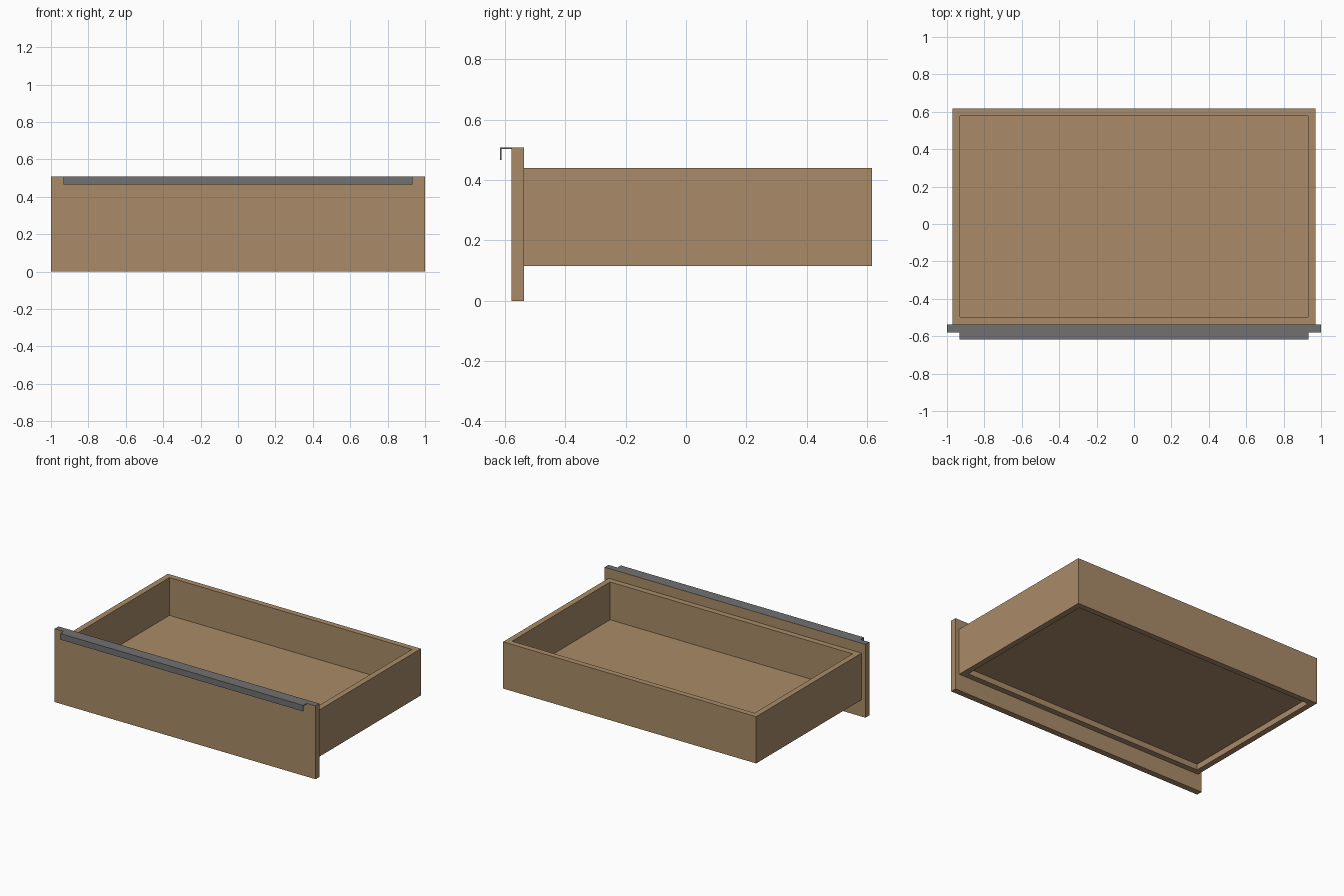
import bpy
import bmesh

default = bpy.data.objects.get("Cube")
if default:
    bpy.data.objects.remove(default, do_unlink=True)


def make_material(name, rgb):
    mat = bpy.data.materials.new(name)
    mat.use_nodes = True
    color = (*rgb, 1)
    mat.diffuse_color = color
    mat.node_tree.nodes["Principled BSDF"].inputs["Base Color"].default_value = color
    return mat


wood = make_material("light wood", (0.40, 0.26, 0.14))
metal = make_material("grey metal", (0.165, 0.165, 0.17))


def finish(bm, name, *mats):
    bmesh.ops.recalc_face_normals(bm, faces=bm.faces[:])
    mesh = bpy.data.meshes.new(name)
    bm.to_mesh(mesh)
    bm.free()
    for mat in mats:
        mesh.materials.append(mat)
    obj = bpy.data.objects.new(name, mesh)
    bpy.context.collection.objects.link(obj)
    return obj


def box(x, y0, y1, z0, z1):
    """Box mirrored about x = 0, with half width x."""
    bm = bmesh.new()
    bmesh.ops.create_cube(bm, size=1)
    for v in bm.verts:
        v.co.x *= 2 * x
        v.co.y = y1 if v.co.y > 0 else y0
        v.co.z = z1 if v.co.z > 0 else z0
    bm.normal_update()
    return bm


WALL = 0.04
BOX_X, BOX_FRONT, BOX_BACK = 0.97, -0.537, 0.617
PANEL_FRONT, TOP = -0.579, 0.508

# Drawer walls: one continuous frame, open above and below
bm = box(BOX_X, BOX_FRONT, BOX_BACK, 0.116, 0.44)
caps = [f for f in bm.faces if abs(f.normal.z) > 0.9]
bmesh.ops.inset_region(bm, faces=caps, thickness=WALL, use_even_offset=True)
rims = [e for f in caps for e in f.edges]
bmesh.ops.delete(bm, geom=caps, context="FACES_ONLY")
bmesh.ops.bridge_loops(bm, edges=rims)
finish(bm, "drawer_walls", wood)

# Drawer floor, raised above the lower rim of the walls
floor = box(BOX_X - WALL, BOX_FRONT + WALL, BOX_BACK - WALL, 0.156, 0.178)
finish(floor, "drawer_floor", wood)

# Front panel with a grey top edge
bm = box(1, PANEL_FRONT, BOX_FRONT, 0, TOP)
for f in bm.faces:
    f.material_index = 1 if f.normal.z > 0.9 else 0
finish(bm, "front_panel", wood, metal)

# Pull handle: L-shaped strip with a downturned lip
LIP_Y, LIP_Z, SHEET = -0.617, 0.466, 0.005
profile = [(PANEL_FRONT, TOP), (LIP_Y, TOP), (LIP_Y, LIP_Z),
           (LIP_Y + SHEET, LIP_Z), (LIP_Y + SHEET, TOP - SHEET),
           (PANEL_FRONT, TOP - SHEET)]
HANDLE_X = 0.932
bm = bmesh.new()
end = bm.faces.new([bm.verts.new((-HANDLE_X, y, z)) for y, z in profile])
ext = bmesh.ops.extrude_face_region(bm, geom=[end], use_keep_orig=True)
verts = [g for g in ext["geom"] if isinstance(g, bmesh.types.BMVert)]
bmesh.ops.translate(bm, vec=(2 * HANDLE_X, 0, 0), verts=verts)
finish(bm, "pull_handle", metal)
